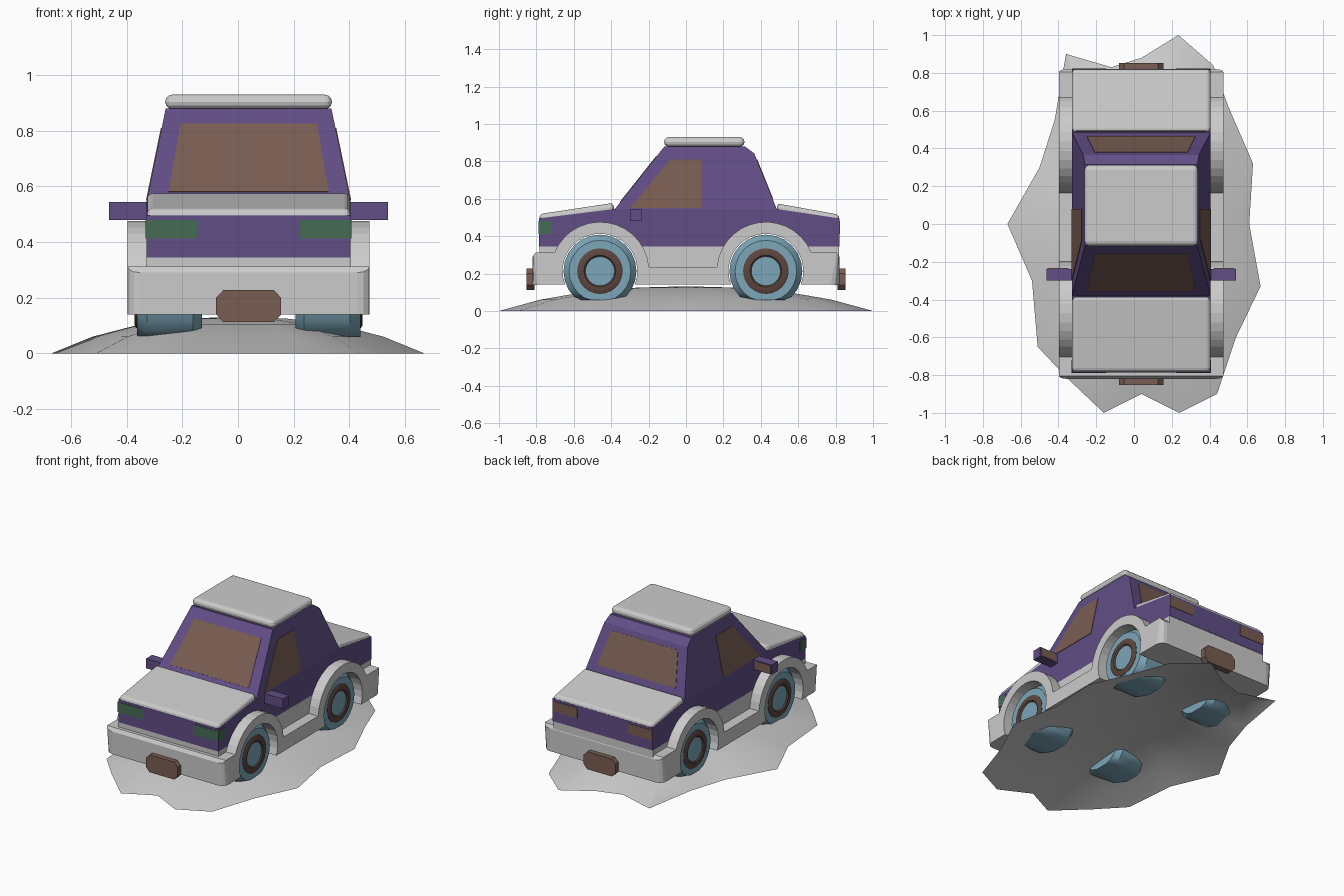
import bpy, bmesh
from math import sin, cos, pi, radians
from mathutils import Vector

if "Cube" in bpy.data.objects:
    bpy.data.objects.remove(bpy.data.objects["Cube"])

CX = 0.038                      # car centre line
HW = 0.367                      # body half width
AXLES = (-0.46, 0.427)
AZ = 0.213                      # axle height


def material(name, rgb):
    m = bpy.data.materials.new(name)
    m.diffuse_color = (*rgb, 1)
    m.use_nodes = True
    m.node_tree.nodes["Principled BSDF"].inputs["Base Color"].default_value = m.diffuse_color
    return m


purple = material("purple paint", (0.12, 0.075, 0.24))
glass = material("brown glass", (0.19, 0.11, 0.085))
rim_brown = material("rim brown", (0.11, 0.06, 0.05))
blue = material("tyre blue", (0.2, 0.38, 0.48))
green = material("lamp green", (0.06, 0.15, 0.09))


def make(name, verts, faces, mat=None, smooth=None):
    me = bpy.data.meshes.new(name)
    me.from_pydata([tuple(v) for v in verts], [], faces)
    bm = bmesh.new()
    bm.from_mesh(me)
    bmesh.ops.recalc_face_normals(bm, faces=bm.faces)
    bm.to_mesh(me)
    bm.free()
    ob = bpy.data.objects.new(name, me)
    bpy.context.collection.objects.link(ob)
    if mat:
        me.materials.append(mat)
    if smooth:
        bpy.ops.object.select_all(action='DESELECT')
        ob.select_set(True)
        bpy.context.view_layer.objects.active = ob
        bpy.ops.object.shade_smooth_by_angle(angle=radians(smooth))
    return ob


def prism(name, pts, hw, mat=None, smooth=None):
    """Side profile (y, z) spread across the car; hw gives half width at z."""
    n = len(pts)
    v = [(CX + s * hw(z), y, z) for s in (-1, 1) for y, z in pts]
    f = [tuple(range(n)), tuple(range(n, 2 * n))]
    f += [(i, (i + 1) % n, n + (i + 1) % n, n + i) for i in range(n)]
    return make(name, v, f, mat, smooth)


def box(name, x0, x1, y0, y1, z0, z1, mat=None):
    v = [(CX + x, y, z) for x in (x0, x1) for y, z in ((y0, z0), (y1, z0), (y1, z1), (y0, z1))]
    f = [(0, 1, 2, 3), (4, 5, 6, 7)] + [(i, (i + 1) % 4, 4 + (i + 1) % 4, 4 + i) for i in range(4)]
    return make(name, v, f, mat)


def bevel(ob, width, seg=3):
    m = ob.modifiers.new("bevel", 'BEVEL')
    m.width, m.segments, m.limit_method = width, seg, 'ANGLE'
    return ob


def arc(cy, r, a0, a1, n=14):
    return [(cy + r * cos(radians(a0 + (a1 - a0) * i / n)),
             AZ + r * sin(radians(a0 + (a1 - a0) * i / n))) for i in range(n + 1)]


def taper(z):
    return HW - max(0, z - 0.545) * 0.069 / 0.335


# lower body with wheel cut-outs
F, R = AXLES
pts = [(-0.785, 0.345)] + arc(F, 0.24, 146.6, 33.4) + arc(R, 0.24, 146.6, 33.4)
pts += [(0.82, 0.345), (0.82, 0.495), (0.485, 0.545), (-0.385, 0.545), (-0.785, 0.495)]
prism("lower_body", pts, lambda z: HW, purple)

# cabin
prism("cabin", [(-0.38, 0.545), (-0.115, 0.88), (0.315, 0.88), (0.365, 0.842), (0.485, 0.545)],
      taper, purple)

# roof, bonnet and boot lid
bevel(box("roof", -0.3, 0.3, -0.117, 0.313, 0.878, 0.93), 0.03)
for name, prof in (("bonnet", [(-0.784, 0.475), (-0.784, 0.518), (-0.386, 0.578), (-0.386, 0.52)]),
                   ("boot_lid", [(0.486, 0.52), (0.486, 0.575), (0.819, 0.515), (0.819, 0.475)])):
    bevel(prism(name, prof, lambda z: HW - 0.001), 0.022)

# grey underbody between paint and skirt
for name, y0, y1 in (("underbody_front", -0.783, -0.67), ("underbody_middle", -0.24, 0.2),
                     ("underbody_rear", 0.64, 0.818)):
    box(name, -HW, HW, y0, y1, 0.2, 0.345)

# bumpers, wheel arches and sills in one skirt
pts = [(-0.82, 0.14), (-0.82, 0.29), (-0.805, 0.312)]
pts += arc(F, 0.263, 157.8, 5) + arc(R, 0.263, 175, 22.2)
pts += [(0.805, 0.312), (0.82, 0.29), (0.82, 0.14)]
pts += arc(R, 0.2, -21, 201, 18) + arc(F, 0.2, -21, 201, 18)
skirt = prism("bumper_skirt", pts, lambda z: 0.435)
bm = bmesh.new()
bm.from_mesh(skirt.data)
corner = [e for e in bm.edges if all(abs(abs(v.co.y) - 0.82) < 1e-4 and v.co.z < 0.3 for v in e.verts)
          and abs(e.verts[0].co.z - e.verts[1].co.z) > 0.1]
bmesh.ops.bevel(bm, geom=corner, offset=0.045, segments=3, profile=0.5, affect='EDGES')
bm.to_mesh(skirt.data)
bm.free()


# windows, laid just above the cabin faces
def pane(name, corners):
    c = [Vector(p) for p in corners]
    n = (c[1] - c[0]).cross(c[2] - c[0]).normalized()
    if n.dot(c[0] - Vector((CX, 0.05, 0.6))) < 0:
        n = -n
    v = [p + n * d for d in (-0.003, 0.003) for p in c]
    f = [(0, 1, 2, 3), (4, 5, 6, 7)] + [(i, (i + 1) % 4, 4 + (i + 1) % 4, 4 + i) for i in range(4)]
    make(name, v, f, glass)


def front_y(z):
    return -0.38 + (z - 0.545) * 0.265 / 0.335


def rear_y(z):
    return 0.485 - (z - 0.545) * 0.12 / 0.297


for name, fy, z0, z1 in (("windscreen", front_y, 0.58, 0.825), ("rear_window", rear_y, 0.6, 0.81)):
    pane(name, [(CX - 0.288, fy(z0), z0), (CX + 0.288, fy(z0), z0),
                (CX + 0.245, fy(z1), z1), (CX - 0.245, fy(z1), z1)])

for s, side in ((-1, "left"), (1, "right")):
    pane(side + "_window", [(CX + s * taper(z), y, z) for y, z in
                            ((-0.3, 0.55), (0.08, 0.55), (0.08, 0.81), (-0.085, 0.81))])
    # mirrors
    a, b = sorted((s * 0.35, s * 0.502))
    box(side + "_mirror", a, b, -0.3, -0.237, 0.48, 0.545, purple)
    a, b = sorted((s * 0.385, s * 0.495))
    box(side + "_mirror_glass", a, b, -0.24, -0.234, 0.486, 0.539, glass)
    # lamps
    a, b = sorted((s * 0.185, s * 0.37))
    box(side + "_headlamp", a, b, -0.788, -0.72, 0.412, 0.48, green)
    a, b = sorted((s * 0.185, s * 0.366))
    box(side + "_tail_lamp", a, b, 0.8, 0.823, 0.412, 0.48, glass)

# number plates: eight-sided slabs with a coloured face
octagon = [(-0.117, 0.14), (-0.09, 0.112), (0.09, 0.112), (0.117, 0.14),
           (0.117, 0.2), (0.09, 0.228), (-0.09, 0.228), (-0.117, 0.2)]
for s, side in ((-1, "front"), (1, "rear")):
    v = [(CX + x, s * y, z) for y in (0.81, 0.853) for x, z in octagon]
    f = [tuple(range(8)), tuple(range(8, 16))]
    f += [(i, (i + 1) % 8, 8 + (i + 1) % 8, 8 + i) for i in range(8)]
    make(side + "_plate", v, f, glass)


# wheels: lathed about the axle, tyres squashed flat at the bottom
def lathe(name, prof, s, cy, mat, seg=24):
    v, n = [], len(prof)
    for k in range(seg):
        a = 2 * pi * k / seg
        v += [(CX + s * x, cy + r * cos(a), max(AZ + r * sin(a), 0.058)) for x, r in prof]
    f = [(k * n + i, k * n + i + 1, (k + 1) % seg * n + i + 1, (k + 1) % seg * n + i)
         for k in range(seg) for i in range(n - 1)]
    f += [tuple(k * n + e for k in range(seg)) for e in (0, n - 1)]
    make(name, v, f, mat, 35)


tyre = [(0.168, 0.11), (0.168, 0.165), (0.2, 0.195), (0.365, 0.195), (0.402, 0.165), (0.402, 0.11)]
rim = [(0.2, 0.122), (0.404, 0.122), (0.41, 0.112), (0.41, 0.085), (0.403, 0.078),
       (0.36, 0.072), (0.36, 0.062), (0.392, 0.058), (0.395, 0.05)]
for cy, end in ((F, "front"), (R, "rear")):
    for s, side in ((-1, "left"), (1, "right")):
        lathe(f"{end}_{side}_tyre", tyre, s, cy, blue)
        lathe(f"{end}_{side}_rim", rim, s, cy, rim_brown)

# ground mound: open dome with a ragged outline
edge = [(0.235, 1.0), (0.42, 0.84), (0.5, 0.62), (0.63, 0.32), (0.61, 0), (0.67, -0.33), (0.54, -0.6),
        (0.44, -0.9), (0.24, -1.0), (0.04, -0.9), (-0.16, -1.0), (-0.36, -0.81), (-0.51, -0.65),
        (-0.54, -0.3), (-0.67, 0), (-0.5, 0.3), (-0.42, 0.55), (-0.36, 0.9), (-0.12, 0.83), (0.04, 0.88)]
rings = ((1, 0), (0.78, 0.06), (0.52, 0.105), (0.26, 0.125))
n = len(edge)
verts = [(x * k, y * k, z) for k, z in rings for x, y in edge] + [(0, 0, 0.132)]
faces = [(r * n + i, r * n + (i + 1) % n, (r + 1) * n + (i + 1) % n, (r + 1) * n + i)
         for r in range(3) for i in range(n)]
faces += [(3 * n + i, 3 * n + (i + 1) % n, 4 * n) for i in range(n)]
make("ground_mound", verts, faces, None, 30)
